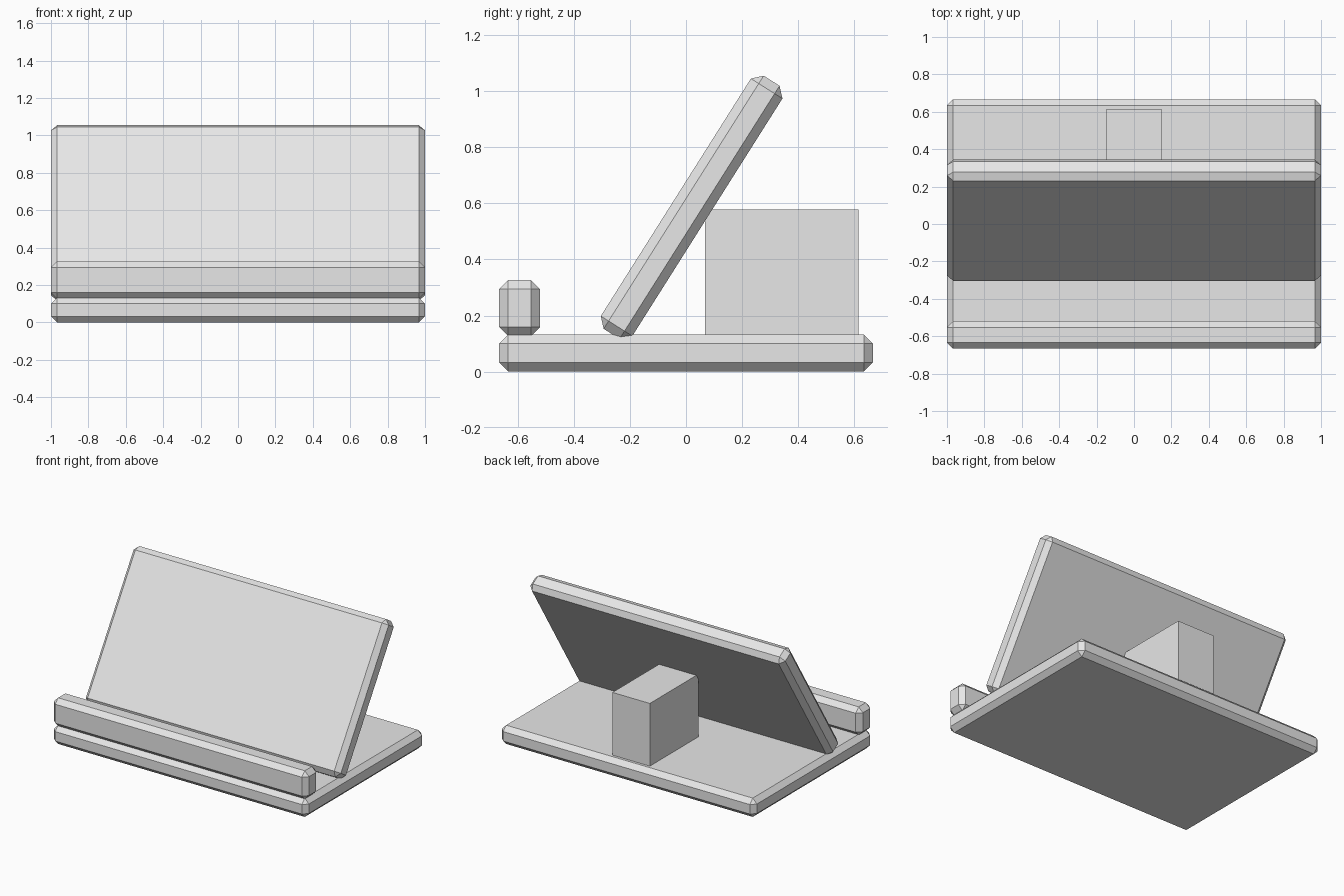
import bpy
import math

cube = bpy.data.objects.get("Cube")
if cube:
    bpy.data.objects.remove(cube, do_unlink=True)

# Single plain finish
grey = bpy.data.materials.new("light_grey")
grey.use_nodes = True
colour = (0.8, 0.8, 0.8, 1)
grey.diffuse_color = colour
grey.node_tree.nodes["Principled BSDF"].inputs["Base Color"].default_value = colour


def box(name, size, centre, chamfer=0.0, tilt=0.0):
    """Flat-shaded box, optionally chamfered and tilted back about x."""
    bpy.ops.mesh.primitive_cube_add(size=1, location=centre)
    ob = bpy.context.object
    ob.name = name
    ob.scale = size
    bpy.ops.object.transform_apply(location=False, rotation=False, scale=True)
    ob.rotation_euler.x = -tilt
    ob.data.materials.append(grey)
    if chamfer:
        mod = ob.modifiers.new("chamfer", "BEVEL")
        mod.width = chamfer
        mod.segments = 1
        mod.limit_method = "NONE"
    return ob


CHAMFER = 0.033

# Base slab
box("base", (2, 1.333, 0.133), (0, 0, 0.0667), CHAMFER)

# Retaining lip along the front edge
box("front_lip", (2, 0.147, 0.2), (0, -0.593, 0.227), CHAMFER)

# Leaning back rest
box("back_rest", (2, 0.133, 1.067), (0, 0.02, 0.586), CHAMFER, math.radians(32.3))

# Plain block supporting the back rest
box("support_block", (0.293, 0.547, 0.447), (0, 0.341, 0.354))
